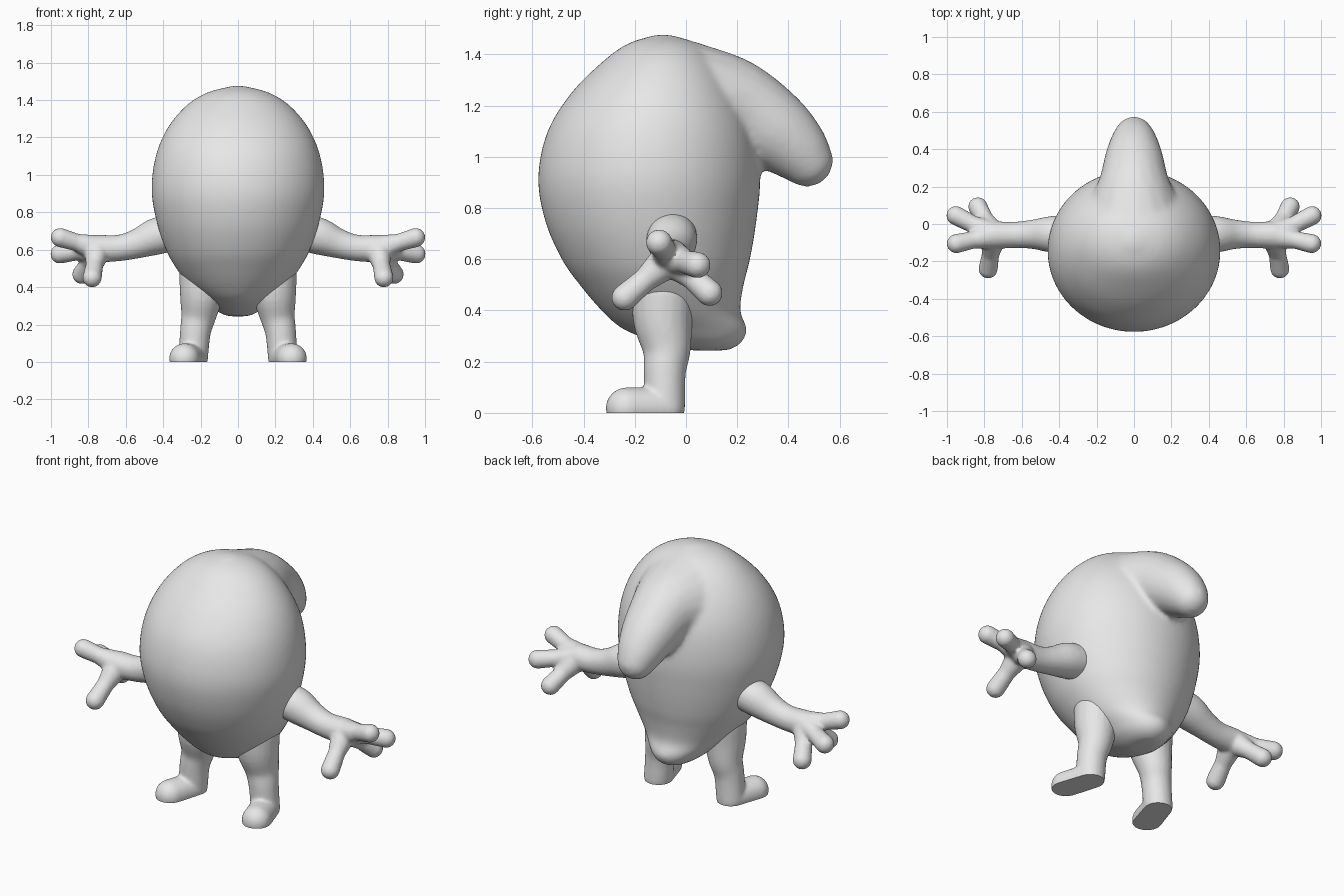
import bpy
import bmesh
from math import sin, cos, pi, radians, ceil
from mathutils import Vector, Matrix

cube = bpy.data.objects.get("Cube")
if cube:
    bpy.data.objects.remove(cube, do_unlink=True)

clay = bpy.data.materials.new("clay_grey")
clay.use_nodes = True
clay.diffuse_color = (0.8, 0.8, 0.8, 1)
clay.node_tree.nodes["Principled BSDF"].inputs["Base Color"].default_value = (0.8, 0.8, 0.8, 1)


def chain(bm, points, side=1):
    """Fill a tapering limb with overlapping balls; each point is x, y, z, radius."""
    for a, b in zip(points, points[1:]):
        a, b = Vector(a), Vector(b)
        steps = ceil((b - a).xyz.length / (0.15 * min(a.w, b.w)))
        for i in range(steps + 1):
            p = a.lerp(b, i / steps)
            bmesh.ops.create_icosphere(
                bm, subdivisions=3, radius=p.w,
                matrix=Matrix.Translation((side * p.x, p.y, p.z)))


def spline(points, steps):
    """Smooth curve through the given points."""
    pts = [Vector(p) for p in points]
    pts = [2 * pts[0] - pts[1]] + pts + [2 * pts[-1] - pts[-2]]
    out = []
    for a, b, c, d in zip(pts, pts[1:], pts[2:], pts[3:]):
        for i in range(steps):
            t = i / steps
            out.append(0.5 * (2 * b + (c - a) * t + (2 * a - 5 * b + 4 * c - d) * t * t
                              + (3 * b - a - 3 * c + d) * t ** 3))
    return out + [pts[-2]]


def loft(bm, sections, segments=72):
    """Stack oval rings; each section is height, half width, front y, back y."""
    rings = []
    for z, w, front, back in sections:
        mid, depth = (front + back) / 2, (back - front) / 2
        rings.append([bm.verts.new((w * cos(2 * pi * i / segments),
                                    mid + depth * sin(2 * pi * i / segments), z))
                      for i in range(segments)])
    for low, high in zip(rings, rings[1:]):
        for i in range(segments):
            j = (i + 1) % segments
            bm.faces.new((low[i], low[j], high[j], high[i]))
    bm.faces.new(rings[0][::-1])
    bm.faces.new(rings[-1])


def finish(name, bm, voxel, smoothing, flat_base=False):
    """Fuse the pieces into one smooth skin, with an optional flat sole."""
    mesh = bpy.data.meshes.new(name)
    bm.to_mesh(mesh)
    bm.free()
    obj = bpy.data.objects.new(name, mesh)
    bpy.context.collection.objects.link(obj)
    remesh = obj.modifiers.new("fuse", 'REMESH')
    remesh.mode = 'VOXEL'
    remesh.voxel_size = voxel
    soften = obj.modifiers.new("soften", 'SMOOTH')
    soften.factor = 0.5
    soften.iterations = smoothing
    bpy.context.view_layer.update()
    graph = bpy.context.evaluated_depsgraph_get()
    baked = bpy.data.meshes.new_from_object(obj.evaluated_get(graph))
    obj.modifiers.clear()
    obj.data = baked
    baked.name = name
    if flat_base:
        cut = bmesh.new()
        cut.from_mesh(baked)
        bmesh.ops.bisect_plane(cut, geom=cut.verts[:] + cut.edges[:] + cut.faces[:],
                               plane_co=(0, 0, 0), plane_no=(0, 0, -1), clear_outer=True)
        bmesh.ops.holes_fill(cut, edges=[e for e in cut.edges if e.is_boundary])
        cut.to_mesh(baked)
        cut.free()
    baked.materials.clear()
    baked.materials.append(clay)
    bpy.ops.object.select_all(action='DESELECT')
    obj.select_set(True)
    bpy.context.view_layer.objects.active = obj
    bpy.ops.object.shade_smooth_by_angle(angle=radians(50))


# Egg-shaped body with a small lip at the lower back
body = bmesh.new()
loft(body, spline([
    (0.243, 0.02, 0.04, 0.14), (0.25, 0.07, -0.03, 0.18), (0.28, 0.125, -0.13, 0.222),
    (0.33, 0.18, -0.25, 0.237), (0.4, 0.255, -0.33, 0.212), (0.5, 0.33, -0.415, 0.225),
    (0.6, 0.385, -0.485, 0.25), (0.75, 0.435, -0.55, 0.275), (0.92, 0.462, -0.577, 0.29),
    (1.1, 0.44, -0.54, 0.27), (1.25, 0.377, -0.447, 0.21), (1.37, 0.277, -0.327, 0.13),
    (1.44, 0.165, -0.23, 0.05), (1.476, 0.03, -0.12, -0.06)], 6))

# Drooping point that hangs from the back of the head
chain(body, spline([(0, -0.02, 1.17, 0.285), (0, 0.17, 1.19, 0.2), (0, 0.33, 1.11, 0.16),
                    (0, 0.42, 1.04, 0.13), (0, 0.472, 0.985, 0.103)], 5))
finish("body", body, 0.013, 12)

# Fingertips of one hand
tips = [(0.95, -0.105, 0.665), (0.952, 0.045, 0.577), (0.835, 0.092, 0.468), (0.78, -0.24, 0.45)]
palm = Vector((0.75, -0.06, 0.605))

for label, side in (("left", 1), ("right", -1)):
    # Arm with a rounded shoulder, a palm and four club-ended fingers
    arm = bmesh.new()
    chain(arm, spline([(0.38, -0.055, 0.685, 0.1), (0.44, -0.055, 0.67, 0.098),
                       (0.53, -0.055, 0.635, 0.08), (0.63, -0.058, 0.61, 0.071),
                       (*palm, 0.075)], 4), side)
    for tip in tips:
        tip = Vector(tip)
        chain(arm, [(*palm.lerp(tip, 0.15), 0.066), (*palm.lerp(tip, 0.55), 0.047),
                    (*tip, 0.052)], side)
    finish(label + "_arm", arm, 0.009, 8)

    # Leg and outward-turned foot with a flat sole
    leg = bmesh.new()
    chain(leg, spline([(0.19, -0.09, 0.46, 0.125), (0.195, -0.09, 0.36, 0.116),
                       (0.21, -0.075, 0.25, 0.094), (0.228, -0.083, 0.16, 0.083),
                       (0.24, -0.083, 0.02, 0.08)], 4), side)
    chain(leg, [(0.24, -0.083, 0.02, 0.08), (0.287, -0.232, 0.018, 0.082)], side)
    finish(label + "_leg", leg, 0.009, 8, flat_base=True)
